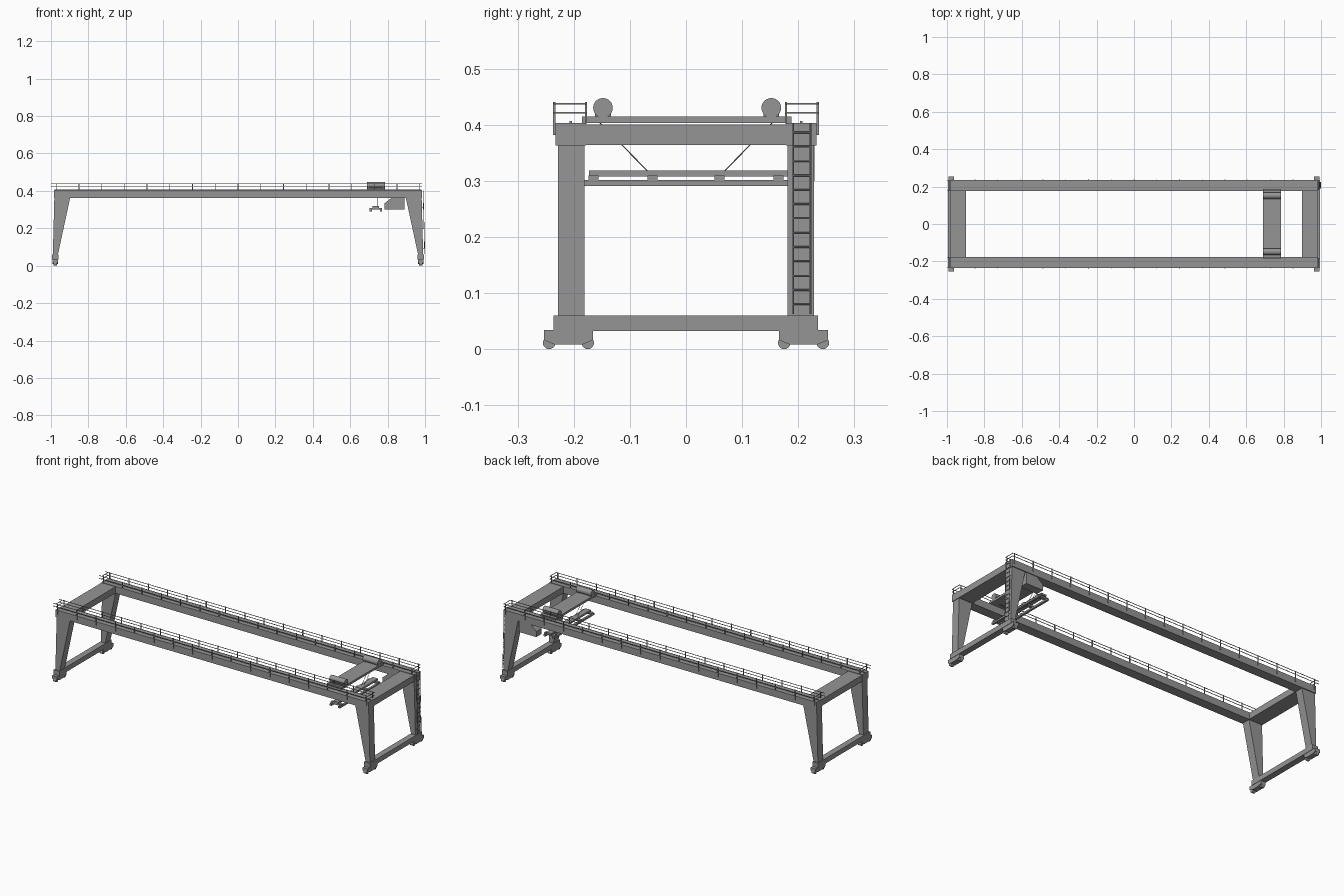
import bpy, bmesh
from mathutils import Vector

if "Cube" in bpy.data.objects:
    bpy.data.objects.remove(bpy.data.objects["Cube"], do_unlink=True)

GREY = (0.3, 0.3, 0.3, 1)
steel = bpy.data.materials.new("grey_steel")
steel.use_nodes = True
steel.diffuse_color = GREY
steel.node_tree.nodes["Principled BSDF"].inputs["Base Color"].default_value = GREY


def finish(name, bm):
    bmesh.ops.recalc_face_normals(bm, faces=bm.faces)
    mesh = bpy.data.meshes.new(name)
    bm.to_mesh(mesh)
    bm.free()
    mesh.materials.append(steel)
    ob = bpy.data.objects.new(name, mesh)
    bpy.context.collection.objects.link(ob)
    return ob


def add_box(bm, x, y, z):
    """Box from three (low, high) ranges."""
    verts = bmesh.ops.create_cube(bm, size=1)["verts"]
    for v in verts:
        v.co = Vector([(r[0] + r[1]) / 2 + c * (r[1] - r[0]) for r, c in zip((x, y, z), v.co)])


def box(name, *ranges):
    bm = bmesh.new()
    add_box(bm, *ranges)
    return finish(name, bm)


def add_prism(bm, points, axis, low, high):
    """Extrude a 2D outline along x (outline y, z) or along y (outline x, z)."""
    place = (lambda p, d: (d, *p)) if axis == "x" else (lambda p, d: (p[0], d, p[1]))
    face = bm.faces.new([bm.verts.new(place(p, low)) for p in points])
    new = bmesh.ops.extrude_face_region(bm, geom=[face])["geom"]
    shift = Vector(place((0, 0), high - low))
    bmesh.ops.translate(bm, vec=shift, verts=[g for g in new if isinstance(g, bmesh.types.BMVert)])


def add_rod(bm, a, b, radius, sides=6):
    a, b = Vector(a), Vector(b)
    d = b - a
    rod = bmesh.ops.create_cone(bm, segments=sides, radius1=radius, radius2=radius,
                                depth=d.length, cap_ends=True)["verts"]
    m = d.to_track_quat("Z", "Y").to_matrix().to_4x4()
    m.translation = (a + b) / 2
    bmesh.ops.transform(bm, matrix=m, verts=rod)


def smooth(ob):
    bpy.ops.object.select_all(action="DESELECT")
    ob.select_set(True)
    bpy.context.view_layer.objects.active = ob
    bpy.ops.object.shade_smooth_by_angle()


def span(side, a, b):
    return tuple(sorted((side * a, side * b)))


# Main girders, each with a trolley rail, walkway railings and brackets
for s, label in ((-1, "front"), (1, "back")):
    box(label + "_girder", (-0.985, 0.985), span(s, 0.178, 0.233), (0.363, 0.403))
    box(label + "_trolley_rail", (-0.98, 0.98), span(s, 0.203, 0.208), (0.403, 0.407))
    bm = bmesh.new()
    for y, foot in ((0.235, 0.382), (0.178, 0.402)):
        for i in range(17):
            x = -0.972 + i * 1.944 / 16
            add_box(bm, (x - 0.002, x + 0.002), span(s, y - 0.002, y + 0.002), (foot, 0.44))
        for z in (0.421, 0.437):
            add_box(bm, (-1.0, 0.982), span(s, y - 0.0012, y + 0.0012), (z - 0.0012, z + 0.0012))
    # End guard across the walkway
    for x in (-0.982, 0.982):
        for z in (0.421, 0.437):
            add_box(bm, (x - 0.0012, x + 0.0012), span(s, 0.178, 0.235), (z - 0.0012, z + 0.0012))
    finish(label + "_railings", bm)

# End frames: top tie, tapered legs, sill beam, bogies and wheels
for e, side in ((-1, "right"), (1, "left")):
    box(side + "_top_tie_beam", span(e, 0.897, 0.984), (-0.18, 0.18), (0.364, 0.4))
    box(side + "_sill_beam", span(e, 0.96, 0.995), (-0.236, 0.235), (0.032, 0.06))
    for s, end in ((-1, "front"), (1, "back")):
        bm = bmesh.new()
        leg = [(0.982, 0.365), (0.99, 0.058), (0.963, 0.058), (0.897, 0.365)]
        add_prism(bm, [(e * x, z) for x, z in leg], "y", *span(s, 0.181, 0.228))
        finish(f"{side}_{end}_leg", bm)

        bm = bmesh.new()
        bogie = [(0.166, 0.032), (0.166, 0.016), (0.185, 0.008), (0.234, 0.008),
                 (0.253, 0.016), (0.253, 0.034), (0.235, 0.034), (0.235, 0.032)]
        add_prism(bm, [(s * y, z) for y, z in bogie], "x", *span(e, 0.962, 0.993))
        finish(f"{side}_{end}_bogie", bm)

        bm = bmesh.new()
        for y in (0.175, 0.244):
            add_rod(bm, (e * 0.968, s * y, 0.011), (e * 0.987, s * y, 0.011), 0.011, 20)
        smooth(finish(f"{side}_{end}_wheels", bm))

# Access ladder sloping with the leg
bm = bmesh.new()


def ladder_x(z):
    return 0.9985 - (z - 0.06) * 0.026


for y in (0.191, 0.222):
    add_rod(bm, (ladder_x(0.063), y, 0.063), (ladder_x(0.403), y, 0.403), 0.0018)
for i in range(13):
    z = 0.08 + i * 0.0255
    add_rod(bm, (ladder_x(z), 0.191, z), (ladder_x(z), 0.222, z), 0.0015)
for z in (0.09, 0.2, 0.31):
    for y in (0.191, 0.222):
        add_rod(bm, (0.975, y, z), (ladder_x(z), y, z), 0.0015)
finish("access_ladder", bm)

# Trolley with two hoist drums
box("trolley_deck", (0.69, 0.785), (-0.185, 0.188), (0.403, 0.415))
bm = bmesh.new()
for y in (-0.148, 0.152):
    add_rod(bm, (0.69, y, 0.43), (0.785, y, 0.43), 0.0175, 24)
smooth(finish("hoist_drums", bm))
bm = bmesh.new()
for y in (-0.148, 0.152):
    for x in (0.698, 0.777):
        add_box(bm, (x - 0.004, x + 0.004), (y - 0.014, y + 0.014), (0.414, 0.425))
finish("drum_supports", bm)

# Hoist ropes down to the spreader
bm = bmesh.new()
for s in (-1, 1):
    for x in (0.73, 0.744):
        add_rod(bm, (x, s * 0.155, 0.405), (x, s * 0.068, 0.317), 0.001)
finish("hoist_ropes", bm)

# Spreader frame
box("spreader_head_beam", (0.72, 0.754), (-0.173, 0.182), (0.308, 0.318))
bm = bmesh.new()
for y in (-0.165, -0.06, 0.06, 0.165):
    add_box(bm, (0.703, 0.771), (y - 0.009, y + 0.009), (0.3, 0.309))
finish("spreader_cross_beams", bm)
bm = bmesh.new()
for x in (0.71, 0.764):
    add_box(bm, (x - 0.006, x + 0.006), (-0.182, 0.182), (0.291, 0.301))
finish("spreader_side_rails", bm)

# Operator cabin under the back girder
bm = bmesh.new()
add_prism(bm, [(0.782, 0.3), (0.89, 0.3), (0.89, 0.364), (0.822, 0.364), (0.782, 0.332)],
          "y", 0.181, 0.229)
finish("operator_cabin", bm)
